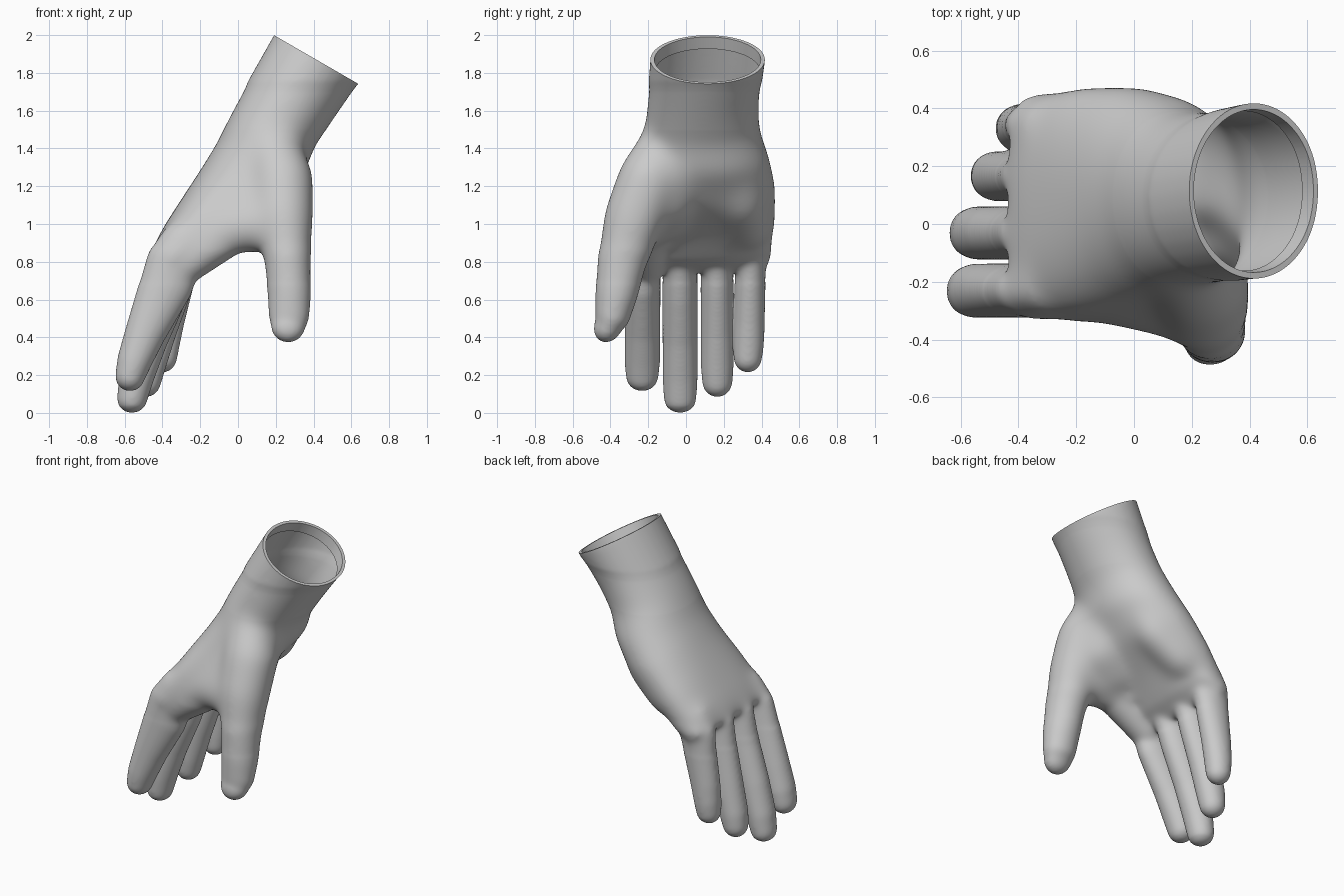
import bpy, bmesh
from math import cos, sin, pi, copysign
from mathutils import Vector

if "Cube" in bpy.data.objects:
    bpy.data.objects.remove(bpy.data.objects["Cube"])

bm = bmesh.new()


def loft(rings):
    """Closed skin over a list of equal-length rings."""
    loops = [[bm.verts.new(p) for p in r] for r in rings]
    n = len(loops[0])
    faces = [bm.faces.new(loops[0][::-1]), bm.faces.new(loops[-1])]
    for a, b in zip(loops, loops[1:]):
        for i in range(n):
            j = (i + 1) % n
            faces.append(bm.faces.new((a[i], a[j], b[j], b[i])))
    bmesh.ops.recalc_face_normals(bm, faces=faces)


def ring(c, u, v, e=2.0, n=32):
    """Superellipse around c with half axes u and v."""
    pts = []
    for i in range(n):
        a = 2 * pi * i / n
        x, y = [copysign(abs(t) ** (2 / e), t) for t in (cos(a), sin(a))]
        pts.append(c + u * x + v * y)
    return pts


def digit(pts):
    """Round-tipped tube through (x, y, z, half depth, half width)."""
    P = [Vector(p[:3]) for p in pts]
    rings = []
    for i, p in enumerate(pts):
        d = (P[min(i + 1, len(P) - 1)] - P[max(i - 1, 0)]).normalized()
        w = (Vector((0, 1, 0)) - d * d.y).normalized()
        u = d.cross(w)
        rings.append(ring(P[i], u * p[3], w * p[4]))
    for k in range(1, 6):
        a = k * pi / 2 / 5.4
        s = cos(a)
        rings.append(ring(P[-1] + d * p[3] * sin(a), u * p[3] * s, w * p[4] * s))
    loft(rings)


def blob_hull(balls):
    """Convex hull around a set of balls (x, y, z, r)."""
    t = bmesh.new()
    for x, y, z, r in balls:
        vs = bmesh.ops.create_icosphere(t, subdivisions=3, radius=r)["verts"]
        bmesh.ops.translate(t, verts=vs, vec=(x, y, z))
    res = bmesh.ops.convex_hull(t, input=t.verts[:])
    junk = {g for g in res["geom_interior"] + res["geom_unused"] if isinstance(g, bmesh.types.BMVert)}
    bmesh.ops.delete(t, geom=list(junk), context="VERTS")
    bmesh.ops.recalc_face_normals(t, faces=t.faces[:])
    tmp = bpy.data.meshes.new("hull")
    t.to_mesh(tmp)
    t.free()
    bm.from_mesh(tmp)
    bpy.data.meshes.remove(tmp)


# wrist and palm: back x, z, palm x, z, y min, y max, squareness
sections = [
    (.265, 2.13, .715, 1.87, -.19, .42, 2.0),
    (.19, 2.00, .64, 1.74, -.19, .42, 2.0),
    (.06, 1.77, .50, 1.55, -.205, .39, 2.0),
    (-.03, 1.59, .40, 1.41, -.215, .385, 2.1),
    (-.105, 1.43, .35, 1.27, -.24, .44, 2.1),
    (-.19, 1.29, .19, 1.09, -.27, .475, 2.2),
    (-.30, 1.12, -.01, .94, -.31, .475, 2.4),
    (-.39, .98, -.15, .81, -.325, .455, 2.6),
    (-.445, .87, -.27, .74, -.325, .44, 2.7)]
rings = []
for xb, zb, xp, zp, y0, y1, e in sections:
    c = Vector(((xb + xp) / 2, (y0 + y1) / 2, (zb + zp) / 2))
    rings.append(ring(c, Vector(((xp - xb) / 2, 0, (zp - zb) / 2)), Vector((0, (y1 - y0) / 2, 0)), e))
loft(rings)

# fingers: y at root, y at tip, half width, path of (x, z, half depth)
fingers = [
    (-.228, -.232, .088, [(-.26, .95, .12), (-.335, .82, .142), (-.383, .67, .136), (-.492, .42, .102), (-.55, .27, .086), (-.572, .192, .073)]),
    (-.032, -.031, .087, [(-.26, .95, .12), (-.335, .82, .134), (-.392, .62, .116), (-.48, .38, .099), (-.54, .18, .086), (-.561, .073, .074)]),
    (.164, .166, .081, [(-.27, .95, .12), (-.33, .82, .13), (-.37, .64, .113), (-.43, .42, .095), (-.475, .24, .084), (-.488, .162, .074)]),
    (.346, .327, .076, [(-.27, .95, .12), (-.325, .82, .12), (-.35, .65, .102), (-.38, .48, .09), (-.395, .36, .08), (-.40, .29, .072)])]
for y0, y1, w, path in fingers:
    n = len(path) - 1
    digit([(x, y0 + (y1 - y0) * i / n, z, r, w if i < n else w * .92) for i, (x, z, r) in enumerate(path)])

# thumb
digit([(.16, -.07, 1.49, .13, .13), (.232, -.195, 1.24, .168, .165), (.243, -.28, 1.02, .155, .158),
       (.264, -.34, .80, .116, .125), (.272, -.37, .62, .108, .105), (.27, -.392, .50, .10, .085),
       (.265, -.412, .46, .086, .068)])

# arched web between thumb and index, ball of the thumb, heel of the palm
arch = (-.03, -.23, .98, .128)
blob_hull([(-.28, -.215, .79, .105), arch, (-.12, -.15, 1.08, .11)])
blob_hull([arch, (.23, -.28, 1.0, .138), (.02, -.11, 1.28, .12), (.20, -.08, 1.38, .14)])
blob_hull([(.20, -.02, 1.36, .15), (.17, -.10, 1.12, .14), (.04, -.14, 1.03, .13), (.24, -.2, 1.15, .13)])
blob_hull([(.19, .22, 1.38, .15), (.07, .29, 1.13, .13), (-.10, .33, .99, .12)])

# fuse all parts into one skin
mesh = bpy.data.meshes.new("parts")
bm.to_mesh(mesh)
bm.free()
hand = bpy.data.objects.new("hand", mesh)
bpy.context.collection.objects.link(hand)
rm = hand.modifiers.new("fuse", "REMESH")
rm.mode = "VOXEL"
rm.voxel_size = .0085
skin = bpy.data.meshes.new_from_object(hand.evaluated_get(bpy.context.evaluated_depsgraph_get()))
hand.modifiers.clear()
hand.data = skin

# soften the joins, more on the palm than on the fingers
bm = bmesh.new()
bm.from_mesh(skin)
palm = [v for v in bm.verts if .86 < v.co.z < 1.75]
knuckles = [v for v in bm.verts if .68 < v.co.z < 1.75]
for verts, steps in ((bm.verts[:], 16), (palm, 160), (knuckles, 35), (bm.verts[:], 8)):
    for _ in range(steps):
        bmesh.ops.smooth_vert(bm, verts=verts, factor=.5, use_axis_x=True, use_axis_y=True, use_axis_z=True)

# swell back what smoothing took away, and narrow the gaps between fingers
bm.normal_update()
for v, n in [(v, v.normal.copy()) for v in bm.verts]:
    if v.co.z < 1.7:
        v.co += n * .007 * min(1, (1.7 - v.co.z) / .2) * min(1, .2 + v.co.z / .05)

# open wrist with a thin turned-in lip
axis = Vector((.5, 0, .866))
centre = Vector((.415, .115, 1.87))
bmesh.ops.bisect_plane(bm, geom=bm.verts[:] + bm.edges[:] + bm.faces[:], plane_co=centre,
                       plane_no=axis, clear_outer=True)
edges = [e for e in bm.edges if e.is_boundary]
for scale, drop in ((.93, 0), (.98, .07)):
    geom = bmesh.ops.extrude_edge_only(bm, edges=edges)["geom"]
    edges = [g for g in geom if isinstance(g, bmesh.types.BMEdge)]
    for v in [g for g in geom if isinstance(g, bmesh.types.BMVert)]:
        v.co = centre + (v.co - centre) * scale - axis * drop
bmesh.ops.recalc_face_normals(bm, faces=bm.faces[:])
bm.to_mesh(skin)
bm.free()

bpy.context.view_layer.objects.active = hand
hand.select_set(True)
bpy.ops.object.shade_smooth_by_angle(angle=pi / 4)
